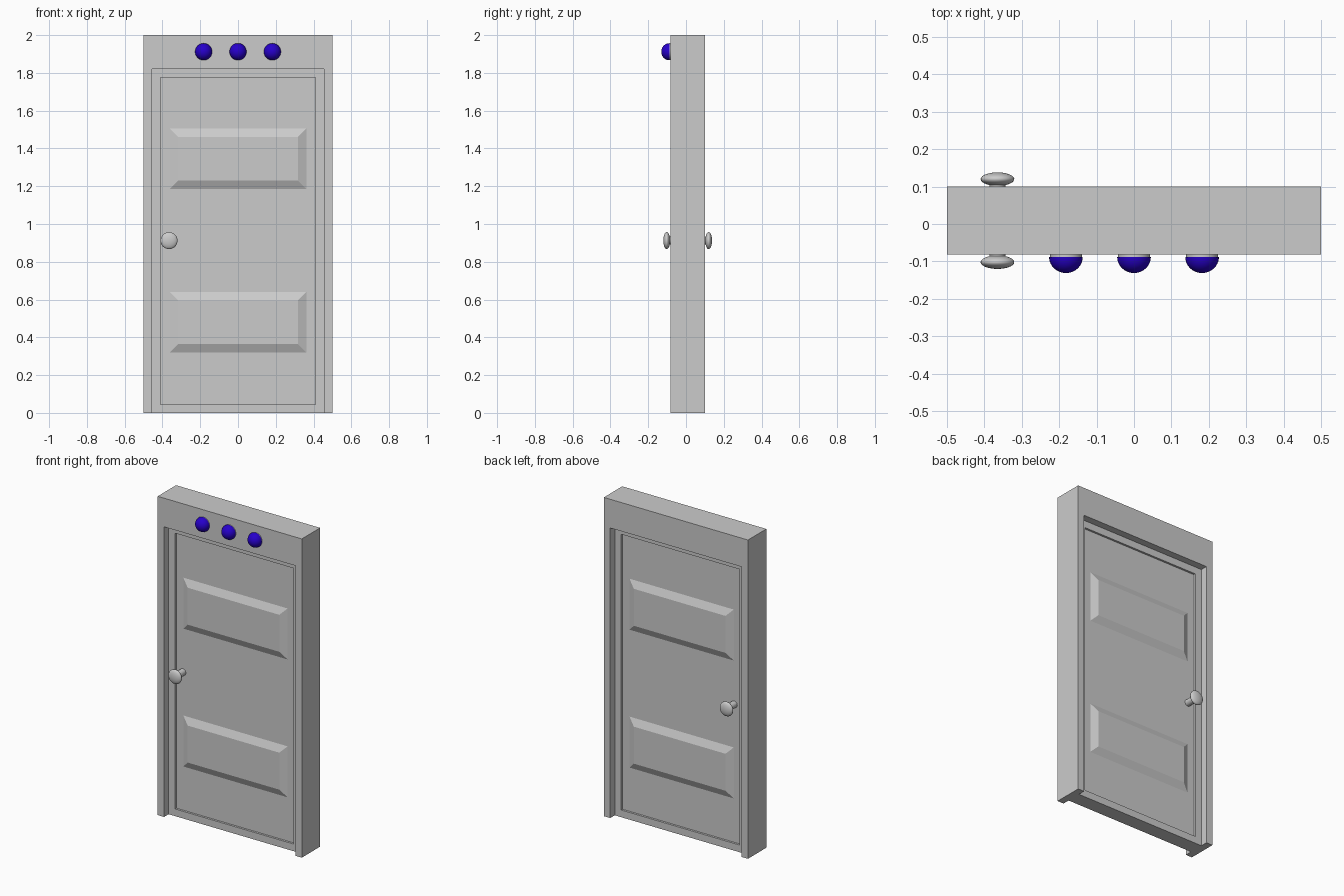
import bpy, bmesh, math
from mathutils import Matrix, Vector

if "Cube" in bpy.data.objects:
    bpy.data.objects.remove(bpy.data.objects["Cube"])

YC = 0.009                       # middle of the wall thickness


def finish(bm, name, mat=None, smooth=False):
    bmesh.ops.recalc_face_normals(bm, faces=bm.faces)
    me = bpy.data.meshes.new(name)
    bm.to_mesh(me)
    bm.free()
    ob = bpy.data.objects.new(name, me)
    bpy.context.collection.objects.link(ob)
    if mat:
        me.materials.append(mat)
    if smooth:
        bpy.ops.object.select_all(action='DESELECT')
        ob.select_set(True)
        bpy.context.view_layer.objects.active = ob
        bpy.ops.object.shade_smooth_by_angle(angle=math.radians(40))
    return ob


def inset_box(name, half_x, z0, z1, half_y, inset, depth):
    """Box whose front and back faces are inset and pushed in or out."""
    bm = bmesh.new()
    bmesh.ops.create_cube(bm, size=1)
    for v in bm.verts:
        v.co = Vector((v.co.x * 2 * half_x, YC + v.co.y * 2 * half_y,
                       (z0 + z1) / 2 + v.co.z * (z1 - z0)))
    faces = [f for f in bm.faces if abs(f.normal.y) > 0.9]
    if depth > 0:                # sloped border
        bmesh.ops.inset_individual(bm, faces=faces, thickness=inset, depth=depth,
                                   use_even_offset=True)
    else:                        # flat border, then a square step
        bmesh.ops.inset_individual(bm, faces=faces, thickness=inset, use_even_offset=True)
        bmesh.ops.inset_individual(bm, faces=faces, thickness=0.0005, depth=depth,
                                   use_even_offset=True)
    return finish(bm, name)


def lathe(name, profile, x, y, z, side, mat=None, steps=32):
    """Spin a (radius, distance) profile about the y direction."""
    bm = bmesh.new()
    vs = [bm.verts.new((r, side * d, 0)) for r, d in profile]
    es = [bm.edges.new(p) for p in zip(vs, vs[1:])]
    bmesh.ops.spin(bm, geom=vs + es, cent=(0, 0, 0), axis=(0, 1, 0),
                   angle=math.tau, steps=steps)
    bmesh.ops.remove_doubles(bm, verts=bm.verts, dist=1e-5)
    bmesh.ops.translate(bm, verts=bm.verts, vec=(x, y, z))
    return finish(bm, name, mat, True)


# Outer frame: two jambs and a header, open at the bottom
bm = bmesh.new()
outline = [(-.5, 0), (-.5, 2), (.5, 2), (.5, 0), (.456, 0), (.456, 1.82), (-.456, 1.82), (-.456, 0)]
face = bm.faces.new([bm.verts.new((x, YC - 0.091, z)) for x, z in outline])
ext = bmesh.ops.extrude_face_region(bm, geom=[face])
bmesh.ops.translate(bm, vec=(0, 0.182, 0),
                    verts=[g for g in ext['geom'] if isinstance(g, bmesh.types.BMVert)])
finish(bm, "door_frame")

# Door leaf with its stepped rim, and two raised panels seen on both sides
inset_box("door_leaf", 0.456, 0.0, 1.82, 0.046, 0.045, -0.012)
for name, z0 in (("lower_panel", 0.32), ("upper_panel", 1.185)):
    inset_box(name, 0.362, z0, z0 + 0.32, 0.034, 0.044, 0.02)

# Knobs: stem and flattened round grip, front and back
grip = [(0.045 * math.sin(a), 0.111 - 0.018 * math.cos(a))
        for a in (math.radians(28 + 152 * i / 14) for i in range(15))]
grip[-1] = (0, grip[-1][1])
for name, side in (("front_knob", -1), ("back_knob", 1)):
    lathe(name, [(0.021, 0.03)] + grip, -0.365, YC, 0.912, side)

# Three blue lamps on grey bases above the door
blue = bpy.data.materials.new("lamp_blue")
blue.diffuse_color = (0.02, 0.0, 0.6, 1)
blue.use_nodes = True
blue.node_tree.nodes["Principled BSDF"].inputs["Base Color"].default_value = blue.diffuse_color
dome = [(0.045 * math.cos(a), 0.015 + 0.043 * math.sin(a))
        for a in (math.radians(9 * i) for i in range(11))]
dome[-1] = (0, dome[-1][1])
for i in (-1, 0, 1):
    x = 0.182 * i
    lathe("lamp_base", [(0.043, 0), (0.043, 0.015), (0, 0.015)], x, -0.073, 1.912, -1)
    lathe("lamp_dome", dome, x, -0.073, 1.912, -1, blue)
